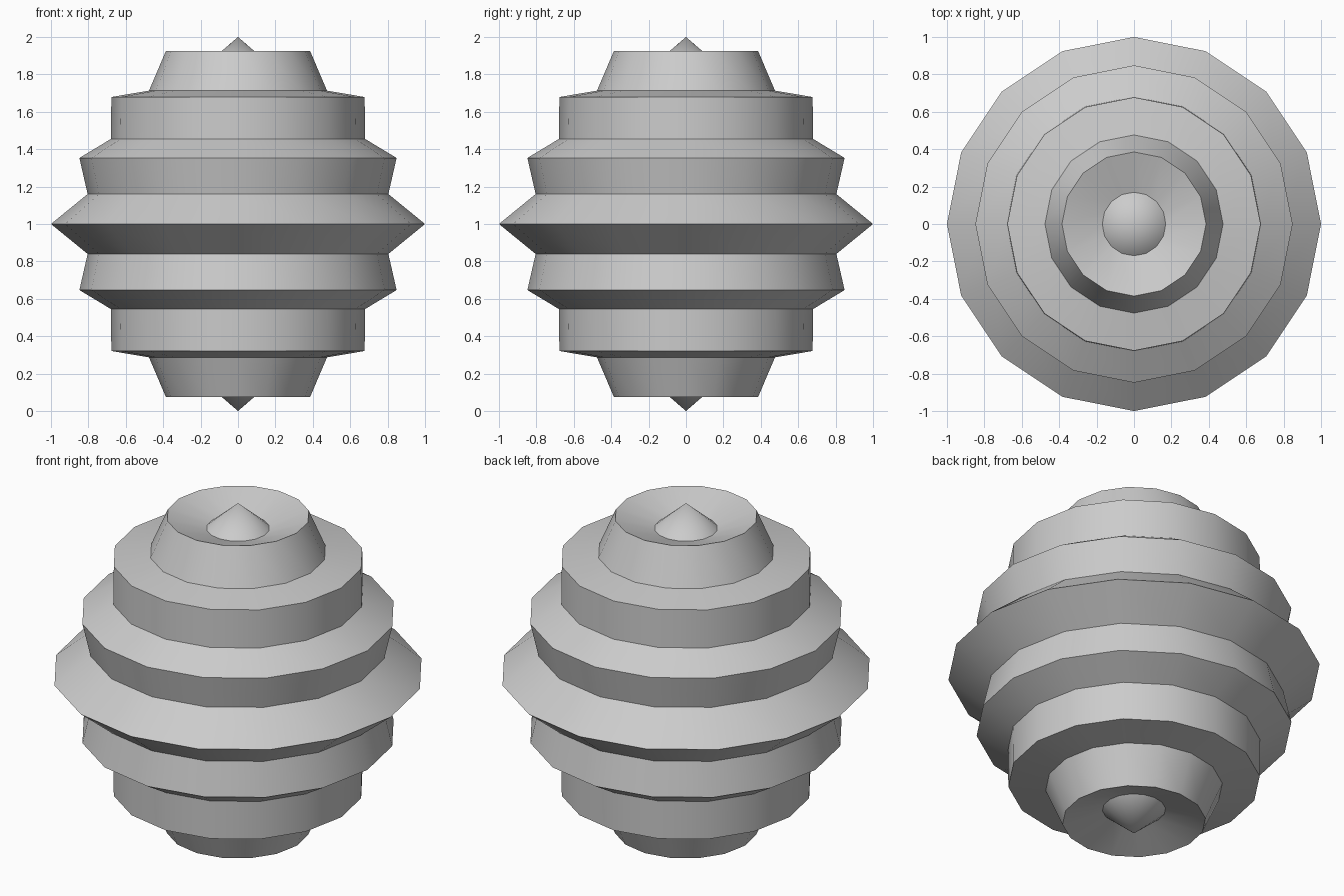
import bpy, bmesh, math

if "Cube" in bpy.data.objects:
    bpy.data.objects.remove(bpy.data.objects["Cube"])

SIDES = 16

# Upper half profile (radius, height above the middle), from pole rim to equator
upper = [(0.17, 0.853), (0.385, 0.926), (0.476, 0.713), (0.677, 0.679),
         (0.68, 0.4545), (0.848, 0.353), (0.804, 0.16)]
profile = upper + [(1.0, 0.0)] + [(r, -z) for r, z in reversed(upper)]

bm = bmesh.new()

# Stacked rings
rings = []
for r, z in profile:
    rings.append([bm.verts.new((r * math.cos(2 * math.pi * i / SIDES),
                                r * math.sin(2 * math.pi * i / SIDES),
                                1 + z)) for i in range(SIDES)])
for a, b in zip(rings, rings[1:]):
    for i in range(SIDES):
        j = (i + 1) % SIDES
        bm.faces.new((a[i], b[i], b[j], a[j]))

# Pointed tips at both poles
for ring, z in ((rings[0], 2.0), (rings[-1], 0.0)):
    tip = bm.verts.new((0, 0, z))
    for i in range(SIDES):
        bm.faces.new((tip, ring[i], ring[(i + 1) % SIDES]))

bmesh.ops.recalc_face_normals(bm, faces=bm.faces)
mesh = bpy.data.meshes.new("ridged_ball")
bm.to_mesh(mesh)
bm.free()
ball = bpy.data.objects.new("ridged_ball", mesh)
bpy.context.collection.objects.link(ball)

# Smooth around the bands, sharp along the ridges
bpy.context.view_layer.objects.active = ball
ball.select_set(True)
bpy.ops.object.shade_smooth_by_angle(angle=math.radians(30))
